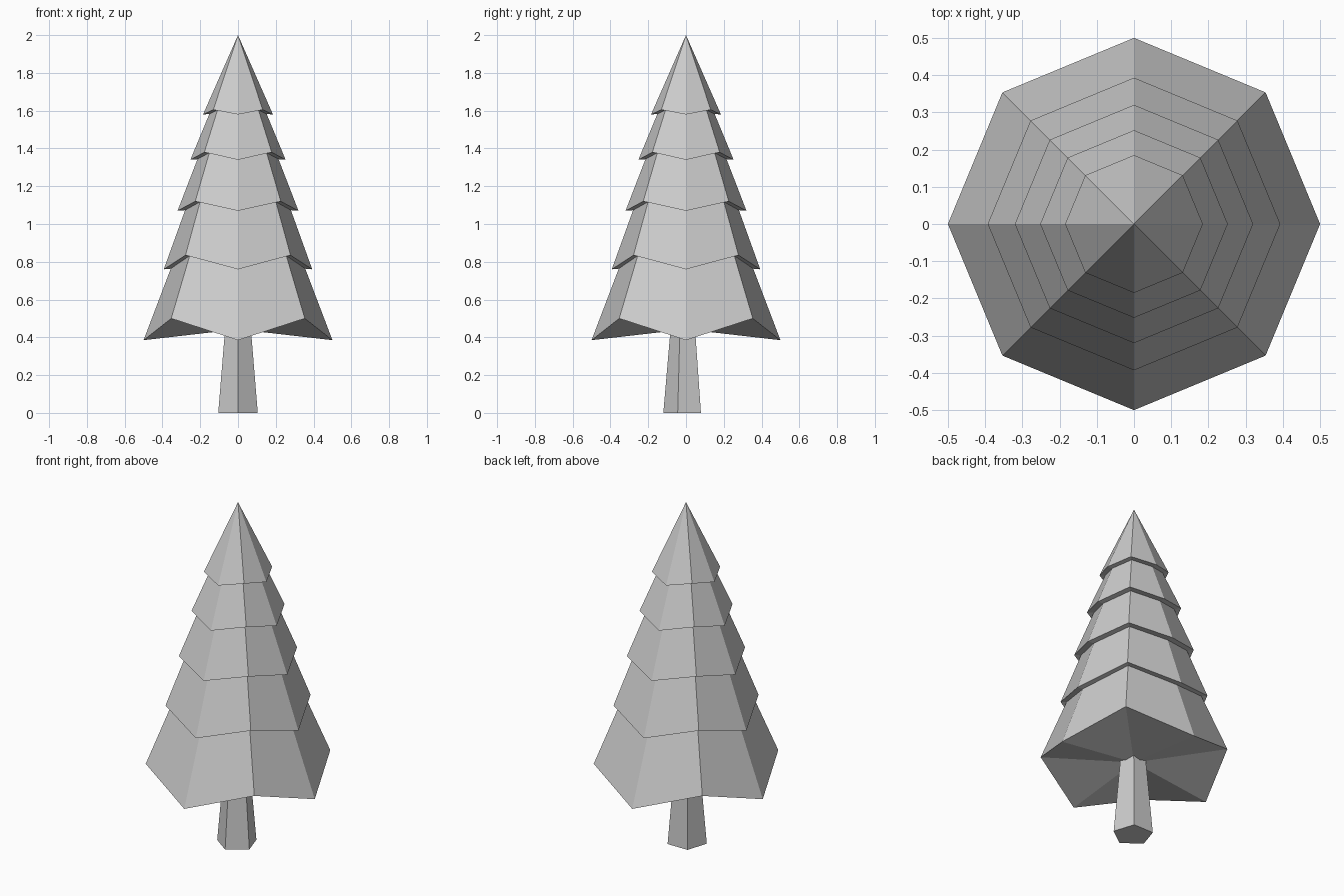
import bpy
import bmesh
from math import cos, sin, pi

old = bpy.data.objects.get("Cube")
if old:
    bpy.data.objects.remove(old, do_unlink=True)

grey = bpy.data.materials.new("plain grey")
grey.use_nodes = True
colour = (0.6, 0.6, 0.6, 1)
grey.diffuse_color = colour
grey.node_tree.nodes["Principled BSDF"].inputs["Base Color"].default_value = colour


def finish(name, bm):
    bmesh.ops.recalc_face_normals(bm, faces=bm.faces)
    mesh = bpy.data.meshes.new(name)
    bm.to_mesh(mesh)
    bm.free()
    mesh.materials.append(grey)
    obj = bpy.data.objects.new(name, mesh)
    bpy.context.collection.objects.link(obj)
    return obj


def branch_tier(name, radius, low, high, apex):
    """Eight-sided cone whose rim zigzags between two heights."""
    bm = bmesh.new()
    rim = [bm.verts.new((radius * cos(i * pi / 4), radius * sin(i * pi / 4),
                         high if i % 2 else low)) for i in range(8)]
    top = bm.verts.new((0, 0, apex))
    base = bm.verts.new((0, 0, (low + high) / 2))
    for i in range(8):
        a, b = rim[i], rim[(i + 1) % 8]
        bm.faces.new((a, b, top))
        bm.faces.new((b, a, base))
    return finish(name, bm)


def tapered_trunk(name, sides, centre_y, rings):
    """Tapered prism with one corner facing the front."""
    bm = bmesh.new()
    loops = [[bm.verts.new((r * sin(2 * pi * i / sides),
                            centre_y - r * cos(2 * pi * i / sides), z))
              for i in range(sides)] for r, z in rings]
    for i in range(sides):
        j = (i + 1) % sides
        bm.faces.new((loops[0][i], loops[0][j], loops[1][j], loops[1][i]))
    for loop in loops:
        bm.faces.new(loop)
    return finish(name, bm)


# Foliage: rim radius, low rim, high rim, apex
tiers = [
    (0.5, 0.385, 0.5, 1.7),
    (0.393, 0.76, 0.835, 1.85),
    (0.32, 1.07, 1.12, 1.9),
    (0.252, 1.34, 1.38, 1.95),
    (0.185, 1.58, 1.605, 2.0),
]
for number, tier in enumerate(tiers, 1):
    branch_tier(f"branch_tier_{number}", *tier)

# Trunk, running up into the lowest tier
tapered_trunk("trunk", 5, -0.01, [(0.11, 0), (0.067, 0.5)])
